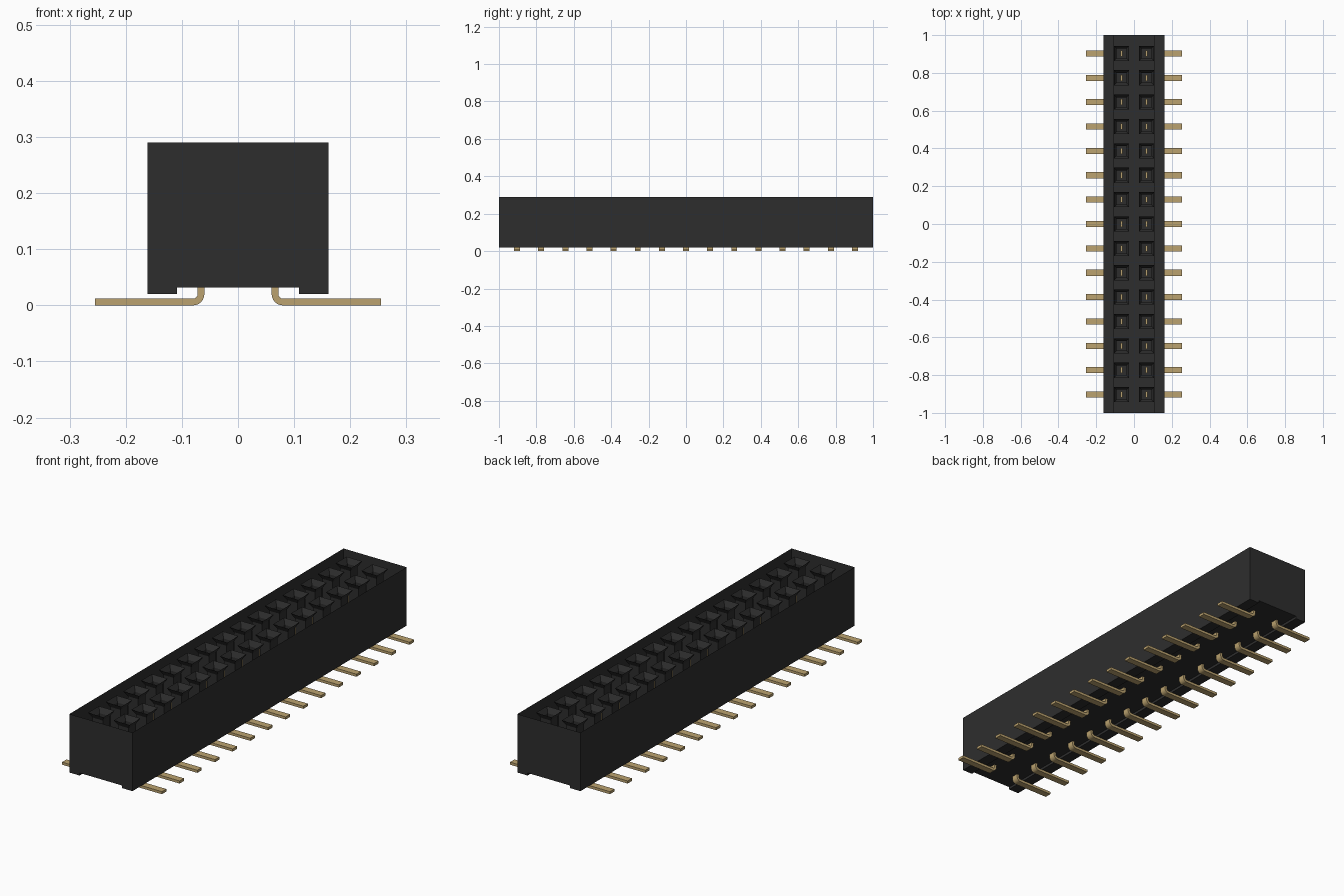
import bpy, bmesh, math

cube = bpy.data.objects.get("Cube")
if cube:
    bpy.data.objects.remove(cube, do_unlink=True)

COUNT, PITCH, ROW_X = 15, 0.129, 0.066
TOP = 0.29


def make_material(name, rgb, roughness):
    mat = bpy.data.materials.new(name)
    mat.use_nodes = True
    mat.diffuse_color = (*rgb, 1)
    bsdf = mat.node_tree.nodes["Principled BSDF"]
    bsdf.inputs["Base Color"].default_value = (*rgb, 1)
    bsdf.inputs["Roughness"].default_value = roughness
    return mat


black = make_material("black plastic", (0.027, 0.027, 0.027), 0.6)
gold = make_material("gold contact metal", (0.50, 0.365, 0.16), 0.5)


def finish(bm, name, mat):
    bmesh.ops.recalc_face_normals(bm, faces=bm.faces)
    mesh = bpy.data.meshes.new(name)
    bm.to_mesh(mesh)
    bm.free()
    mesh.materials.append(mat)
    obj = bpy.data.objects.new(name, mesh)
    bpy.context.collection.objects.link(obj)
    return obj


def extrude_profile(bm, points, y, half):
    """Extrude an outline in the x-z plane along y, centred on y."""
    rings = [[bm.verts.new((x, y + s * half, z)) for x, z in points] for s in (-1, 1)]
    bm.faces.new(rings[0])
    bm.faces.new(rings[1][::-1])
    n = len(points)
    for i in range(n):
        j = (i + 1) % n
        bm.faces.new((rings[0][i], rings[0][j], rings[1][j], rings[1][i]))


# Housing: thin open-topped shell with two rails under its long sides
half_profile = [(0.161, TOP), (0.161, 0.02), (0.109, 0.02), (0.109, 0.032)]
outline = half_profile + [(-x, z) for x, z in reversed(half_profile)]
bm = bmesh.new()
extrude_profile(bm, outline, 0, 1)
lid = [f for f in bm.faces if all(v.co.z > TOP - 0.001 for v in f.verts)]
bmesh.ops.delete(bm, geom=lid, context="FACES_ONLY")
finish(bm, "housing", black)


def add_socket(bm, x, y):
    """Square funnel leading into a narrow sleeve."""
    previous = None
    for z, r in ((TOP - 0.001, 0.04), (0.265, 0.026), (0.17, 0.026)):
        ring = [bm.verts.new((x + r * sx, y + r * sy, z))
                for sx, sy in ((-1, -1), (1, -1), (1, 1), (-1, 1))]
        if previous:
            for i in range(4):
                j = (i + 1) % 4
                bm.faces.new((previous[i], previous[j], ring[j], ring[i]))
        previous = ring


def contact_outline(side):
    """Upright strip that bends outward into a flat foot."""
    thick, radius = 0.012, 0.02
    inner = ROW_X - thick / 2
    cx, cz = inner + radius, radius
    steps = [math.pi + math.pi / 2 * i / 6 for i in range(7)]

    def arc(r):
        return [(cx + r * math.cos(a), cz + r * math.sin(a)) for a in steps]

    points = [(inner, 0.18)] + arc(radius) + [(0.255, 0), (0.255, thick)]
    points += arc(radius - thick)[::-1] + [(inner + thick, 0.18)]
    return [(side * x, z) for x, z in points]


# Two rows of sockets and bent contacts
sockets, contacts = bmesh.new(), bmesh.new()
for side in (-1, 1):
    shape = contact_outline(side)
    for i in range(COUNT):
        y = (i - (COUNT - 1) / 2) * PITCH
        add_socket(sockets, side * ROW_X, y)
        extrude_profile(contacts, shape, y, 0.016)
finish(sockets, "socket_sleeves", black)
contact_obj = finish(contacts, "contacts", gold)

# Smooth only the bends
bpy.ops.object.select_all(action="DESELECT")
contact_obj.select_set(True)
bpy.context.view_layer.objects.active = contact_obj
bpy.ops.object.shade_smooth_by_angle(angle=math.radians(30))
